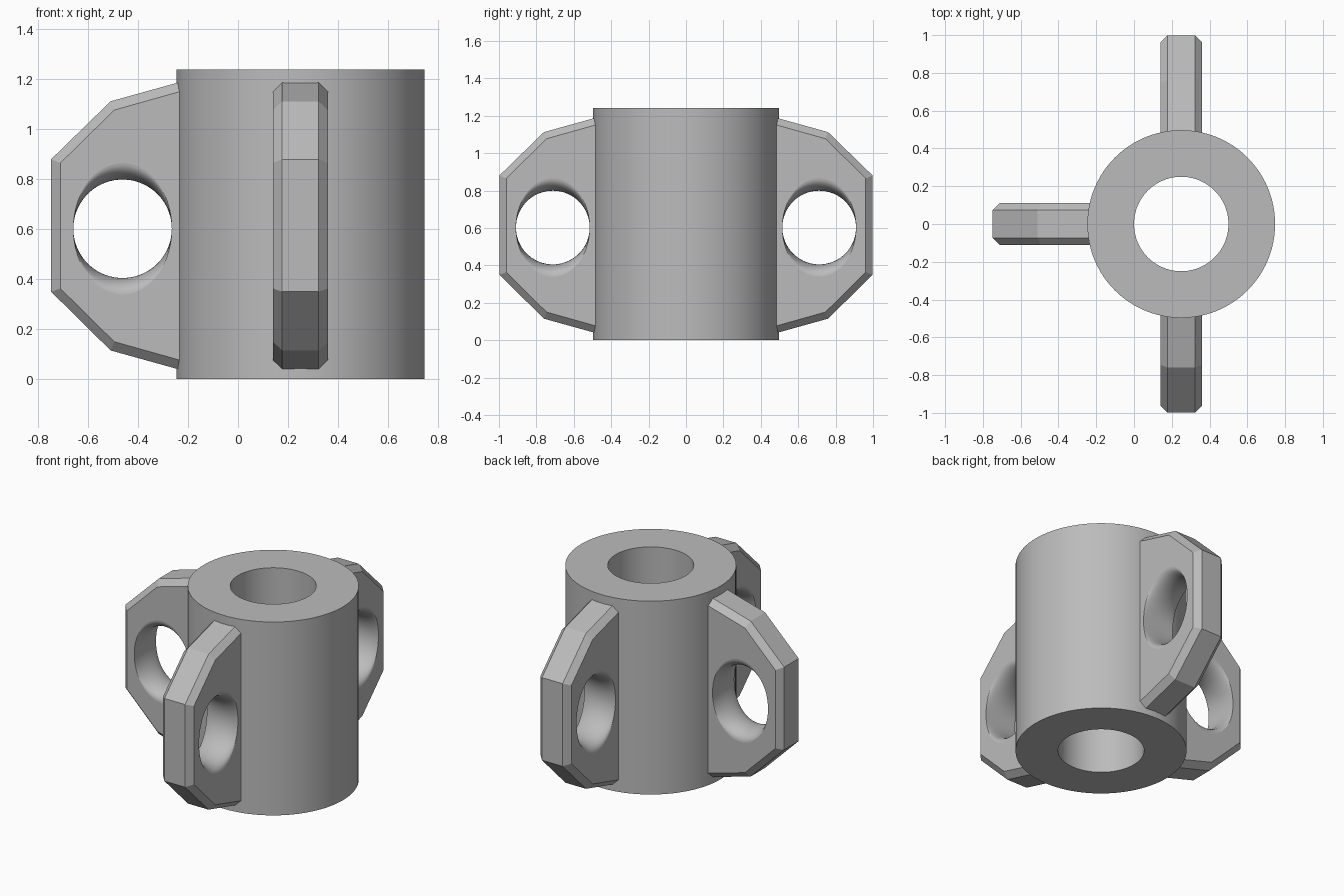
import bpy, bmesh
from math import sin, cos, pi, radians, sqrt

cube = bpy.data.objects.get("Cube")
if cube:
    bpy.data.objects.remove(cube, do_unlink=True)

AXIS_X = 0.25
HALF_THICK = 0.11
CHAMFER = 0.037

grey = bpy.data.materials.new("plain grey")
grey.use_nodes = True
colour = (0.5, 0.5, 0.5, 1)
grey.diffuse_color = colour
grey.node_tree.nodes["Principled BSDF"].inputs["Base Color"].default_value = colour


def loft(name, rings, closed=False):
    """Skin equal-length rings; cap the ends unless the loop is closed."""
    bm = bmesh.new()
    loops = [[bm.verts.new(p) for p in ring] for ring in rings]
    pairs = list(zip(loops, loops[1:]))
    if closed:
        pairs.append((loops[-1], loops[0]))
    else:
        bm.faces.new(loops[0])
        bm.faces.new(loops[-1])
    for a, b in pairs:
        n = len(a)
        for i in range(n):
            j = (i + 1) % n
            bm.faces.new((a[i], a[j], b[j], b[i]))
    bmesh.ops.recalc_face_normals(bm, faces=bm.faces)
    mesh = bpy.data.meshes.new(name)
    bm.to_mesh(mesh)
    bm.free()
    mesh.materials.append(grey)
    obj = bpy.data.objects.new(name, mesh)
    bpy.context.collection.objects.link(obj)
    return obj


def circle(radius, z, n=96):
    return [(radius * cos(2 * pi * i / n), radius * sin(2 * pi * i / n), z) for i in range(n)]


# Hollow central sleeve
sleeve = loft("sleeve", [circle(0.497, 0), circle(0.497, 1.24),
                         circle(0.25, 1.24), circle(0.25, 0)], closed=True)
sleeve.location.x = AXIS_X
bpy.context.view_layer.objects.active = sleeve
sleeve.select_set(True)
bpy.ops.object.shade_smooth_by_angle(angle=radians(30))
sleeve.select_set(False)

# Faceted lug plate with chamfered rim; its root is buried in the sleeve wall
rim = [(0.4, 0.015), (0.76, 0.115), (0.998, 0.35), (0.998, 0.88), (0.76, 1.112), (0.4, 1.212)]
face = [(0.4, 0.053), (0.745, 0.15), (0.961, 0.363), (0.961, 0.865), (0.745, 1.077), (0.4, 1.174)]
flat = HALF_THICK - CHAMFER
lug = loft("left_lug", [[(r, y, z) for r, z in outline] for outline, y in
                        ((face, -HALF_THICK), (rim, -flat), (rim, flat), (face, HALF_THICK))])

# Cutter for the eye: round at mid thickness, flaring up and down to the faces
STEPS, SIDES, RADIUS, FLARE = 10, 72, 0.197, 0.066
rings = []
for k in range(-STEPS - 1, STEPS + 2):
    s = sin(max(-1, min(1, k / STEPS)) * pi / 2)
    y = s * HALF_THICK if abs(k) <= STEPS else k / abs(k) * (HALF_THICK + 0.03)
    tall = RADIUS + FLARE * (1 - sqrt(max(0, 1 - s * s)))
    rings.append([(0.712 + RADIUS * cos(2 * pi * i / SIDES), y,
                   0.602 + tall * sin(2 * pi * i / SIDES)) for i in range(SIDES)])
cutter = loft("eye_cutter", rings)
cutter.hide_render = True

cut = lug.modifiers.new("eye", "BOOLEAN")
cut.operation = "DIFFERENCE"
cut.solver = "EXACT"
cut.object = cutter
bpy.context.view_layer.objects.active = lug
bpy.ops.object.modifier_apply(modifier=cut.name)
bpy.data.objects.remove(cutter, do_unlink=True)

# Smooth only the eye wall, keeping the plate facets crisp
for p in lug.data.polygons:
    c = p.center
    in_eye = ((c.x - 0.712) / 0.21) ** 2 + ((c.z - 0.602) / 0.27) ** 2 < 1
    p.use_smooth = in_eye and abs(c.y) < HALF_THICK - 0.0001

# Three lugs around the sleeve
lug.name = "right_lug"
lug.location.x = AXIS_X
lug.rotation_euler.z = pi
for name, angle in (("front_lug", -pi / 2), ("back_lug", pi / 2)):
    copy = bpy.data.objects.new(name, lug.data)
    copy.location.x = AXIS_X
    copy.rotation_euler.z = angle
    bpy.context.collection.objects.link(copy)
